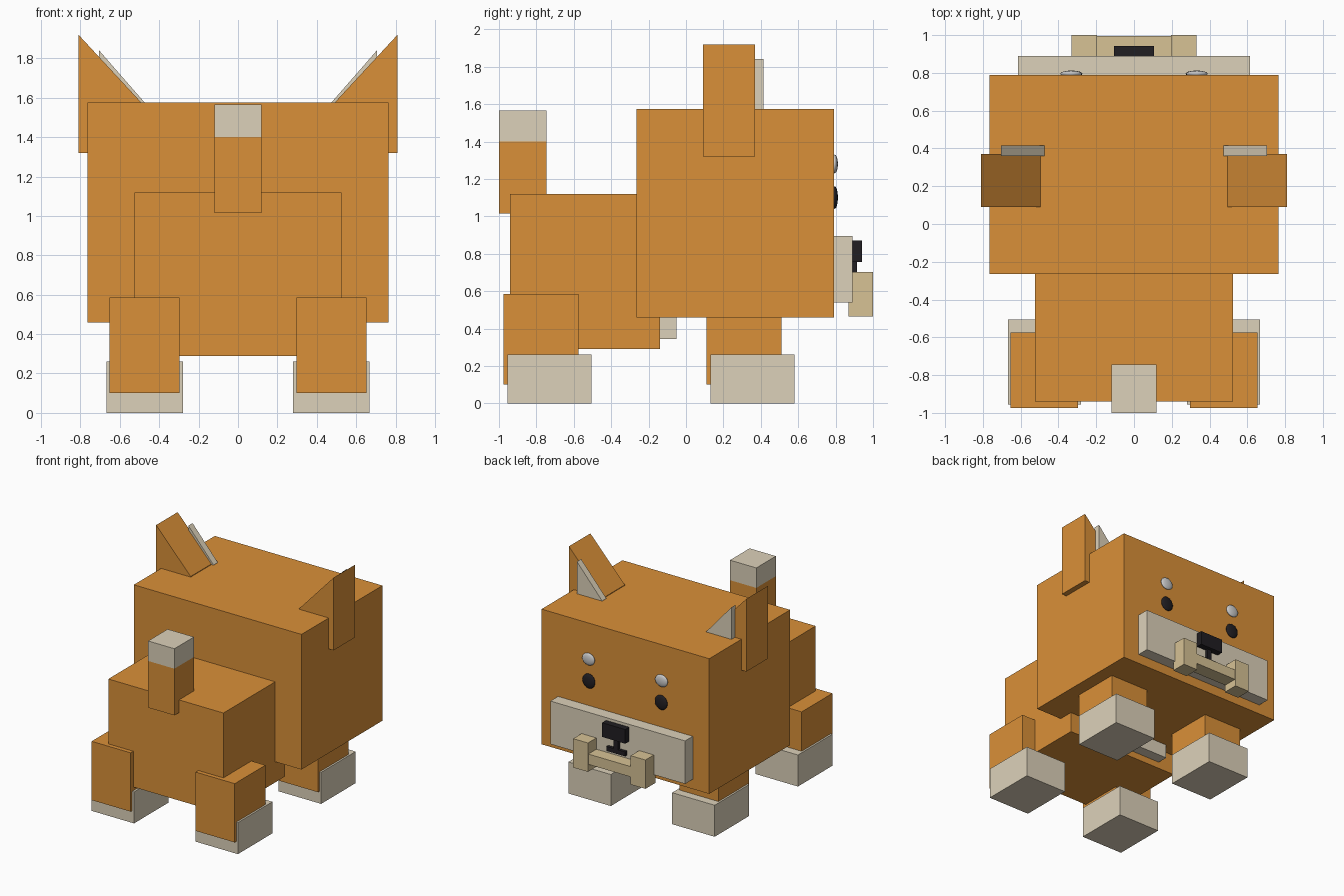
import bpy, bmesh

if "Cube" in bpy.data.objects:
    bpy.data.objects.remove(bpy.data.objects["Cube"])


def mat(name, rgb):
    m = bpy.data.materials.new(name)
    m.diffuse_color = (*rgb, 1)
    m.use_nodes = True
    m.node_tree.nodes["Principled BSDF"].inputs["Base Color"].default_value = m.diffuse_color
    return m


ORANGE = mat("orange_fur", (0.70, 0.28, 0.04))
CREAM = mat("cream_fur", (0.72, 0.64, 0.49))
BONE = mat("bone", (0.68, 0.54, 0.30))
BLACK = mat("black", (0.015, 0.013, 0.016))
WHITE = mat("white", (0.9, 0.9, 0.9))


def finish(name, bm, material):
    bmesh.ops.recalc_face_normals(bm, faces=bm.faces)
    me = bpy.data.meshes.new(name)
    bm.to_mesh(me)
    bm.free()
    me.materials.append(material)
    ob = bpy.data.objects.new(name, me)
    bpy.context.collection.objects.link(ob)
    return ob


def box(name, xr, yr, zr, material):
    bm = bmesh.new()
    bmesh.ops.create_cube(bm, size=1)
    for v in bm.verts:
        v.co = [r[0] if c < 0 else r[1] for c, r in zip(v.co, (xr, yr, zr))]
    return finish(name, bm, material)


def prism(name, profile, yr, material):
    # x/z profile extruded along y
    bm = bmesh.new()
    f = bm.faces.new([bm.verts.new((x, yr[0], z)) for x, z in profile])
    ext = bmesh.ops.extrude_face_region(bm, geom=[f])["geom"]
    moved = [g for g in ext if isinstance(g, bmesh.types.BMVert)]
    bmesh.ops.translate(bm, verts=moved, vec=(0, yr[1] - yr[0], 0))
    return finish(name, bm, material)


def eye_dot(name, loc, scale, material):
    bm = bmesh.new()
    bmesh.ops.create_uvsphere(bm, u_segments=24, v_segments=12, radius=1)
    bmesh.ops.scale(bm, verts=bm.verts, vec=scale)
    bmesh.ops.translate(bm, verts=bm.verts, vec=loc)
    for f in bm.faces:
        f.smooth = True
    return finish(name, bm, material)


# head, body and chest
box("head", (-0.765, 0.765), (-0.265, 0.79), (0.46, 1.575), ORANGE)
box("body", (-0.525, 0.525), (-0.94, -0.14), (0.29, 1.12), ORANGE)
box("chest_patch", (-0.37, 0.37), (-0.16, -0.05), (0.345, 0.9), CREAM)

# tail with pale tip
box("tail", (-0.12, 0.12), (-1.0, -0.745), (1.015, 1.4), ORANGE)
box("tail_tip", (-0.12, 0.12), (-1.0, -0.745), (1.4, 1.565), CREAM)

# muzzle, nose and mouth
box("muzzle", (-0.615, 0.615), (0.77, 0.89), (0.54, 0.895), CREAM)
box("nose", (-0.105, 0.105), (0.88, 0.942), (0.755, 0.872), BLACK)
box("nose_stem", (-0.02, 0.02), (0.88, 0.915), (0.66, 0.76), BLACK)
box("mouth", (-0.085, 0.085), (0.88, 0.915), (0.635, 0.672), BLACK)
box("bone_bar", (-0.2, 0.2), (0.875, 0.995), (0.525, 0.61), BONE)

# mirrored parts
for side, s in (("left", -1), ("right", 1)):
    def span(a, b):
        return tuple(sorted((s * a, s * b)))

    # legs and paws
    for end, leg_y, paw_y in (("rear", (-0.975, -0.575), (-0.955, -0.505)),
                              ("front", (0.11, 0.51), (0.13, 0.58))):
        box(f"{end}_leg_{side}", span(0.297, 0.653), leg_y, (0.1, 0.585), ORANGE)
        box(f"{end}_paw_{side}", span(0.28, 0.668), paw_y, (0, 0.26), CREAM)

    # ears
    ear = [(0.81, 1.32), (0.81, 1.92), (0.495, 1.58), (0.495, 1.32)]
    inner = [(0.705, 1.5), (0.705, 1.84), (0.475, 1.577), (0.475, 1.5)]
    prism(f"ear_{side}", [(s * x, z) for x, z in ear], (0.09, 0.37), ORANGE)
    prism(f"inner_ear_{side}", [(s * x, z) for x, z in inner], (0.36, 0.415), CREAM)

    # eyes
    eye_dot(f"eye_{side}", (s * 0.33, 0.795, 1.1), (0.057, 0.017, 0.06), BLACK)
    eye_dot(f"eye_highlight_{side}", (s * 0.333, 0.795, 1.28), (0.057, 0.017, 0.05), WHITE)

    # bone ends
    box(f"bone_end_{side}", span(0.195, 0.33), (0.87, 1.0), (0.465, 0.703), BONE)
